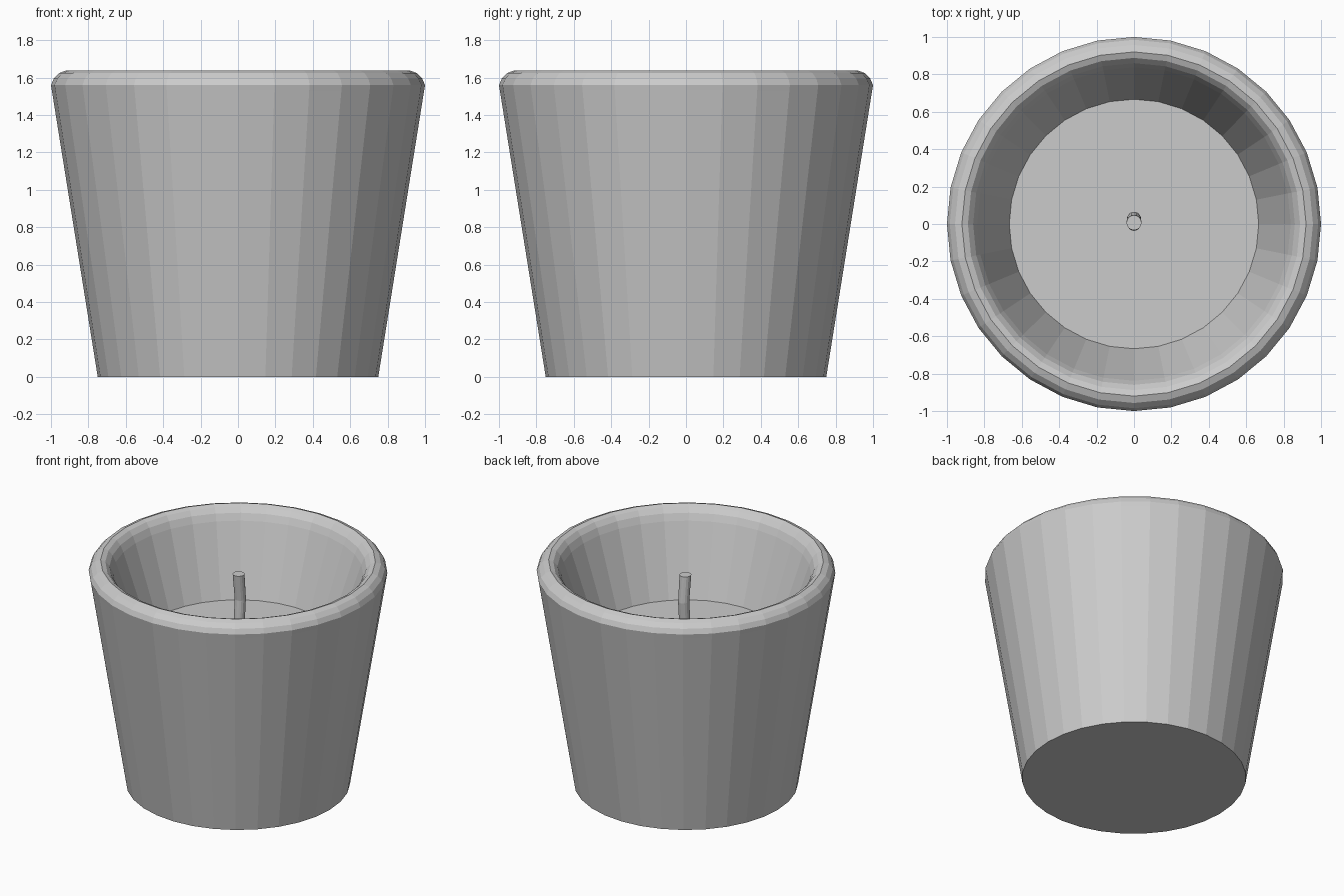
import bpy, bmesh
from math import sin, cos, tau

if "Cube" in bpy.data.objects:
    bpy.data.objects.remove(bpy.data.objects["Cube"])


def lofted(name, rings, sides):
    """Closed solid through circular rings given as (radius, z, y_offset)."""
    bm = bmesh.new()
    loops = [[bm.verts.new((r * sin(tau * i / sides), y + r * cos(tau * i / sides), z))
              for i in range(sides)] for r, z, y in rings]
    for a, b in zip(loops, loops[1:]):
        for i in range(sides):
            j = (i + 1) % sides
            bm.faces.new((a[i], a[j], b[j], b[i]))
    bm.faces.new(loops[0])
    bm.faces.new(loops[-1])
    bmesh.ops.recalc_face_normals(bm, faces=bm.faces)
    mesh = bpy.data.meshes.new(name)
    bm.to_mesh(mesh)
    bm.free()
    obj = bpy.data.objects.new(name, mesh)
    bpy.context.collection.objects.link(obj)
    return obj


SIDES = 32
WAX_Z = 1.04

# Tapered cup: outer wall, rounded rim, inner wall, cavity floor
cup_profile = [
    (0.75, 0), (0.995, 1.53), (1.0, 1.56), (0.985, 1.595), (0.957, 1.624),
    (0.92, 1.638), (0.888, 1.625), (0.86, 1.593), (0.838, 1.545),
    (0.816, 1.48), (0.667, WAX_Z), (0.637, 0.95),
]
lofted("cup", [(r, z, 0) for r, z in cup_profile], SIDES)

# Wax fill
lofted("wax", [(0.637, 0.95, 0), (0.667, WAX_Z, 0)], SIDES)

# Slightly bent wick
lofted("wick", [(0.038, 1.0, 0.0), (0.038, 1.18, 0.014), (0.038, 1.35, 0.027),
                (0.04, 1.54, 0.007)], 16)
